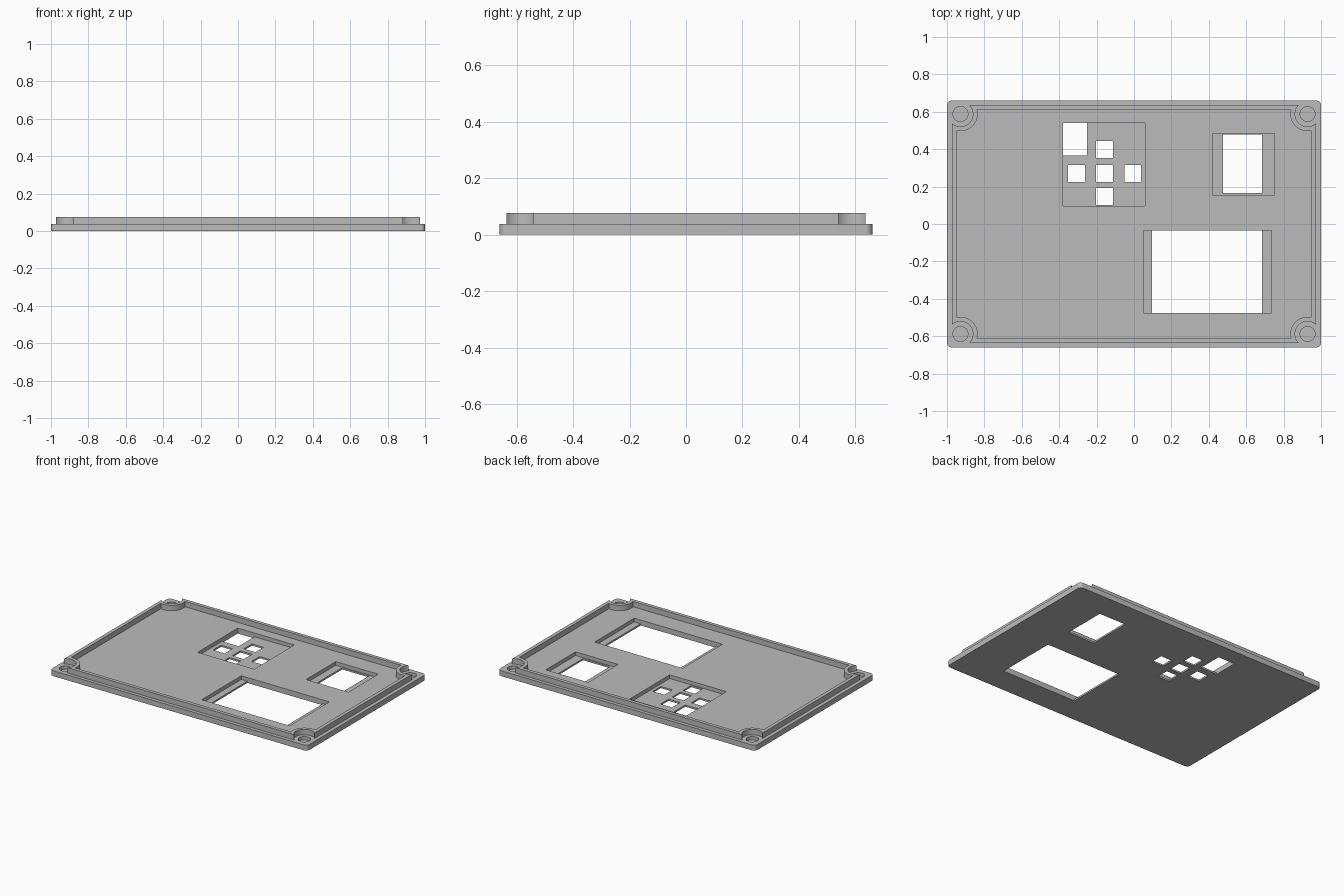
import bpy, bmesh, math

cube = bpy.data.objects.get("Cube")
if cube:
    bpy.data.objects.remove(cube, do_unlink=True)

grey = bpy.data.materials.new("plain grey")
grey.use_nodes = True
COLOUR = (0.5, 0.5, 0.5, 1)
grey.diffuse_color = COLOUR
grey.node_tree.nodes["Principled BSDF"].inputs["Base Color"].default_value = COLOUR

HALF_X, HALF_Y = 1.0, 0.66
PLATE_TOP, RIM_TOP = 0.038, 0.076
POCKET_FLOOR = 0.012
SCREW_X, SCREW_Y = 0.928, 0.588


def make_object(name, bm):
    bmesh.ops.recalc_face_normals(bm, faces=bm.faces[:])
    mesh = bpy.data.meshes.new(name)
    bm.to_mesh(mesh)
    bm.free()
    mesh.materials.append(grey)
    obj = bpy.data.objects.new(name, mesh)
    bpy.context.collection.objects.link(obj)
    return obj


def prism(name, outline, z0, z1):
    bm = bmesh.new()
    low = [bm.verts.new((x, y, z0)) for x, y in outline]
    high = [bm.verts.new((x, y, z1)) for x, y in outline]
    bm.faces.new(low)
    bm.faces.new(high)
    for i in range(len(low)):
        bm.faces.new((low[i - 1], low[i], high[i], high[i - 1]))
    return make_object(name, bm)


def arc(cx, cy, r, start, end, steps):
    return [(cx + r * math.cos(start + (end - start) * i / steps),
             cy + r * math.sin(start + (end - start) * i / steps))
            for i in range(steps + 1)]


def four_corners(corner):
    """Mirror one corner's points into a closed outline."""
    outline = []
    for sx, sy in ((1, 1), (1, -1), (-1, -1), (-1, 1)):
        points = [(sx * x, sy * y) for x, y in corner]
        outline += points if sx == sy else points[::-1]
    return outline


def notched_outline(a, b, r):
    """Rectangle whose corners are scooped out around the screw centres."""
    dx, dy = a - SCREW_X, b - SCREW_Y
    start = math.atan2(dy, -math.sqrt(r * r - dy * dy))
    end = math.atan2(-math.sqrt(r * r - dx * dx), dx) + 2 * math.pi
    return four_corners(arc(SCREW_X, SCREW_Y, r, start, end, 24))


def cut(target, outline, z0, z1):
    cutter = prism("cutter", outline, z0, z1)
    cutter.hide_render = True
    mod = target.modifiers.new("cut", "BOOLEAN")
    mod.operation = "DIFFERENCE"
    mod.solver = "EXACT"
    mod.object = cutter
    bpy.context.view_layer.objects.active = target
    bpy.ops.object.modifier_apply(modifier=mod.name)
    bpy.data.objects.remove(cutter, do_unlink=True)


def box(x0, x1, y0, y1):
    return [(x0, y0), (x1, y0), (x1, y1), (x0, y1)]


# Base plate with rounded corners
R = 0.025
plate = prism("base_plate", four_corners(
    arc(HALF_X - R, HALF_Y - R, R, math.pi / 2, 0, 8)), 0, PLATE_TOP)

# Recessed pockets: keypad, sensor, display
for rect in ((-0.38, 0.06, 0.095, 0.54),
             (0.42, 0.75, 0.155, 0.485),
             (0.05, 0.735, -0.475, -0.035)):
    cut(plate, box(*rect), POCKET_FLOOR, 0.1)

# Through windows: keypad corner, sensor, display
for rect in ((-0.38, -0.25, 0.365, 0.54),
             (0.475, 0.685, 0.165, 0.478),
             (0.097, 0.685, -0.475, -0.035)):
    cut(plate, box(*rect), -0.1, 0.1)

# Button holes in a cross
KEY = 0.045
for x, y in ((-0.157, 0.398), (-0.157, 0.27), (-0.157, 0.147),
             (-0.307, 0.27), (-0.007, 0.27)):
    cut(plate, box(x - KEY, x + KEY, y - KEY, y + KEY), -0.1, 0.1)

# Blind screw recesses
for sx in (-1, 1):
    for sy in (-1, 1):
        ring = arc(sx * SCREW_X, sy * SCREW_Y, 0.04, 0, 2 * math.pi, 32)[:-1]
        cut(plate, ring, 0.015, 0.1)

# Raised rim that wraps inside the screw corners
WALL = 0.025
outer = notched_outline(0.974, 0.636, 0.067)
inner = notched_outline(0.974 - WALL, 0.636 - WALL, 0.067 + WALL)
bm = bmesh.new()
loops = [[bm.verts.new((x, y, z)) for x, y in line]
         for line, z in ((outer, 0.03), (outer, RIM_TOP),
                         (inner, RIM_TOP), (inner, 0.03))]
for k in range(4):
    p, q = loops[k - 1], loops[k]
    for i in range(len(p)):
        bm.faces.new((p[i - 1], p[i], q[i], q[i - 1]))
rim = make_object("raised_rim", bm)

# Smooth the round walls, keep edges crisp
for obj in (plate, rim):
    bpy.ops.object.select_all(action="DESELECT")
    obj.select_set(True)
    bpy.context.view_layer.objects.active = obj
    bpy.ops.object.shade_smooth_by_angle(angle=math.radians(30))
